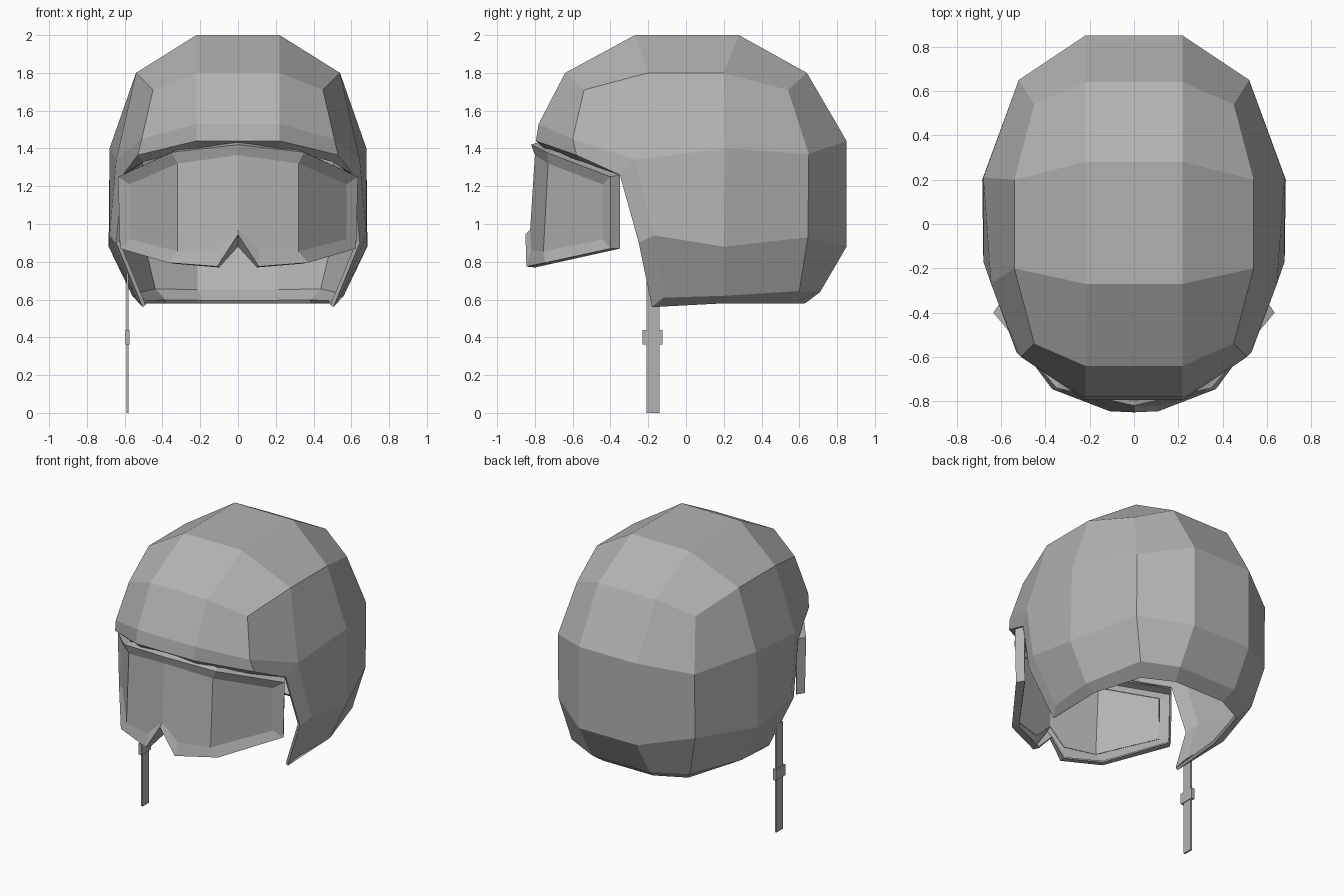
import bpy, bmesh

if "Cube" in bpy.data.objects:
    bpy.data.objects.remove(bpy.data.objects["Cube"])

# Dark grey used on every part
grey = bpy.data.materials.new("dark_grey")
grey.diffuse_color = (.45, .45, .45, 1)
grey.use_nodes = True
grey.node_tree.nodes["Principled BSDF"].inputs["Base Color"].default_value = grey.diffuse_color


def build(name, strips, polys=(), thick=0.03):
    """Skin rows of points (x >= 0) into quads, mirror across x, give thickness."""
    bm = bmesh.new()
    cache = {}

    def vert(p):
        if p not in cache:
            cache[p] = bm.verts.new(p)
        return cache[p]

    faces = list(polys)
    for a, b in strips:
        for i in range(len(a) - 1):
            quad = (a[i], a[i + 1], b[i + 1], b[i])
            faces.append(tuple(dict.fromkeys(quad)))
    for f in faces:
        bm.faces.new([vert(p) for p in f])
    geom = bm.verts[:] + bm.edges[:] + bm.faces[:]
    bmesh.ops.mirror(bm, geom=geom, axis='X', merge_dist=0.0)
    bmesh.ops.remove_doubles(bm, verts=bm.verts[:], dist=0.0005)
    bmesh.ops.recalc_face_normals(bm, faces=bm.faces[:])
    # the highest, frontmost face must look up
    top = max(bm.faces, key=lambda f: f.calc_center_median().z - f.calc_center_median().y * 0.2)
    if top.normal.z - top.normal.y < 0:
        bmesh.ops.reverse_faces(bm, faces=bm.faces[:])
    me = bpy.data.meshes.new(name)
    bm.to_mesh(me)
    bm.free()
    me.materials.append(grey)
    ob = bpy.data.objects.new(name, me)
    bpy.context.collection.objects.link(ob)
    mod = ob.modifiers.new("thickness", 'SOLIDIFY')
    mod.thickness = thick
    mod.offset = -1
    return ob


def mid(p):
    return (0.0, p[1], p[2])


# Helmet shell: rows run from the back centre round the side to the front centre
def row(*pts, front=True):
    return [mid(pts[0])] + list(pts) + ([mid(pts[-1])] if front else [])


crown = [(.22, .28, 2.0), (.22, -.27, 2.0)]
upper = row((.22, .64, 1.80), (.45, .54, 1.71), (.54, .20, 1.80),
            (.54, -.20, 1.80), (.45, -.54, 1.71), (.22, -.64, 1.80))
middle = row((.22, .85, 1.44), (.52, .65, 1.37), (.68, .21, 1.40),
             (.645, -.27, 1.34), (.51, -.60, 1.45), (.22, -.78, 1.53))
brow = [(.61, -.35, 1.26), (.53, -.58, 1.365), (.22, -.795, 1.44), (0.0, -.795, 1.44)]
lip = [brow[0], (.50, -.55, 1.33), (.21, -.75, 1.40), (0.0, -.75, 1.41)]
lower = row((.22, .85, .88), (.52, .645, .93), (.685, .20, .88),
            (.68, -.17, .94), (.645, -.25, .90), front=False)
base = row((.22, .71, .64), (.45, .60, .645), (.56, .20, .62),
           (.54, -.12, .61), (.505, -.18, .56), front=False)
rim = row((.19, .63, .58), (.39, .53, .58), (.49, .20, .58), front=False) + [base[5]]

tb, tf = crown
cap = [(upper[1], upper[2], upper[3], tb), (tb, upper[3], upper[4], tf),
       (tf, upper[4], upper[5], upper[6]), (upper[0], upper[1], tb, mid(tb)),
       (mid(tb), tb, tf, mid(tf)), (mid(tf), tf, upper[6], upper[7])]
build("helmet_shell",
      [(upper, middle), (middle[4:], brow), (brow, lip), (middle[:5] + brow[:1], lower),
       (lower, base), (base[:5], rim)], cap, 0.02)

# Goggles: back edge, front edge and lens edge loops, top centre round to the nose
back = [(0.0, -.775, 1.435), (.33, -.70, 1.39), (.60, -.35, 1.26), (.595, -.35, .87),
        (.34, -.71, .79), (.10, -.80, .77), (0.0, -.80, .88)]
front = [(0.0, -.82, 1.42), (.35, -.74, 1.38), (.635, -.40, 1.25), (.625, -.40, .87),
         (.37, -.745, .795), (.11, -.845, .775), (0.0, -.85, .945)]
lens = [(0.0, -.80, 1.365), (.32, -.73, 1.32), (.575, -.44, 1.21), (.575, -.44, .92),
        (.32, -.755, .855), (.115, -.82, .86), (0.0, -.825, .97)]
build("goggle_frame", [(back, front), (front, lens)], thick=0.01)
build("goggle_lens", [], [(lens[1], lens[2], lens[3], lens[4]),
                          (lens[0], lens[1], lens[4], lens[5], lens[6])], 0.01)


# Hanging chin strap with its buckle
def box(name, loc, size):
    bpy.ops.mesh.primitive_cube_add(size=1, location=loc)
    ob = bpy.context.object
    ob.name = name
    ob.scale = size
    ob.data.materials.append(grey)


box("chin_strap", (-.585, -.175, .37), (.012, .07, .74))
box("strap_buckle", (-.585, -.178, .40), (.022, .105, .075))
